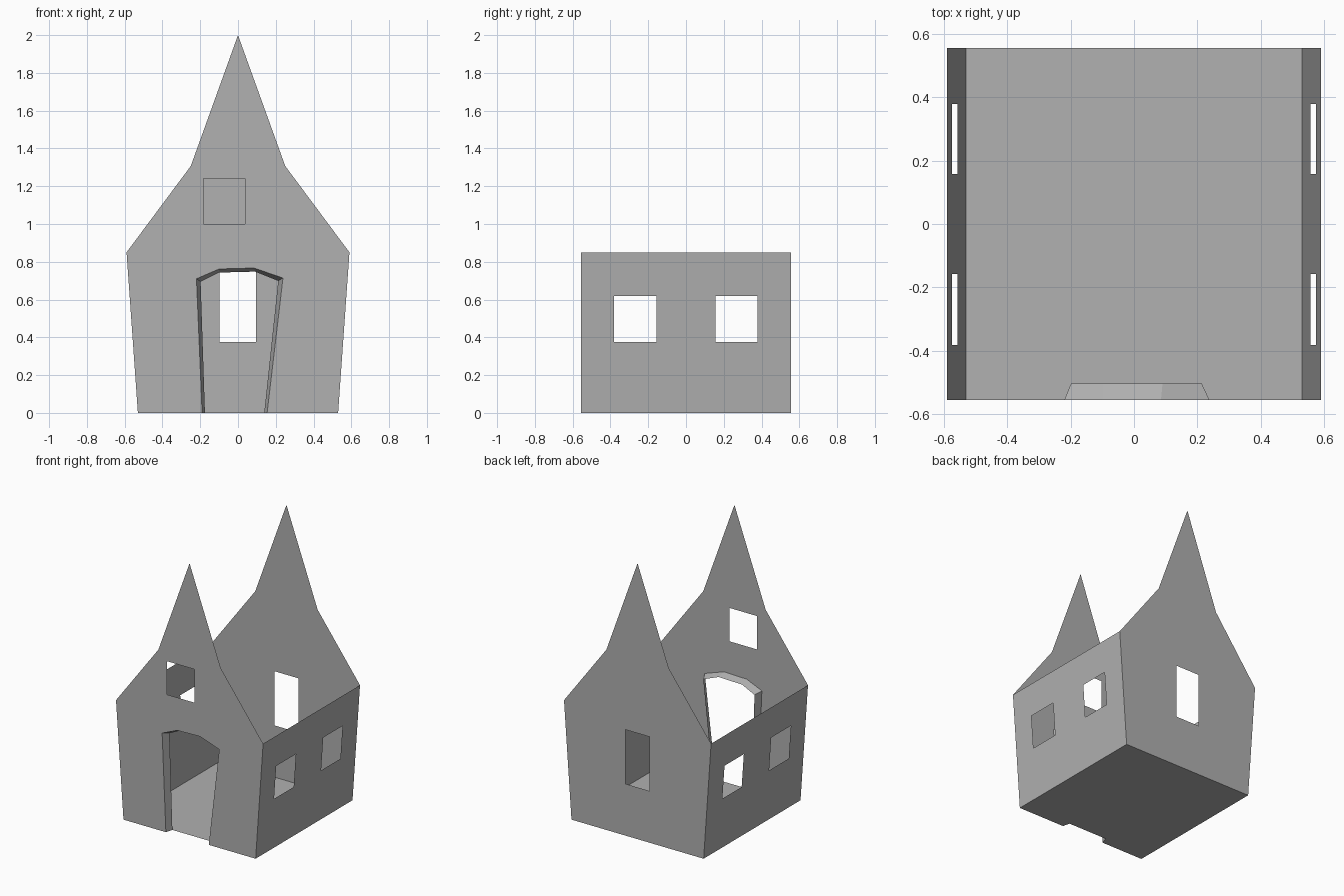
import bpy, bmesh
from mathutils import Vector

if "Cube" in bpy.data.objects:
    bpy.data.objects.remove(bpy.data.objects["Cube"])

D = 0.555                      # half depth
BASE, EAVE, EAVE_Z = 0.53, 0.59, 0.85

# Mid-grey plaster for the whole house
plaster = bpy.data.materials.new("plaster")
plaster.diffuse_color = (0.44, 0.44, 0.44, 1)
plaster.use_nodes = True
plaster.node_tree.nodes["Principled BSDF"].inputs["Base Color"].default_value = plaster.diffuse_color


def finish(bm, name, want=None):
    if want is not None:
        for f in bm.faces:
            f.normal_update()
            if f.normal.dot(Vector(want)) < 0:
                f.normal_flip()
    me = bpy.data.meshes.new(name)
    bm.to_mesh(me)
    bm.free()
    me.materials.append(plaster)
    ob = bpy.data.objects.new(name, me)
    bpy.context.collection.objects.link(ob)
    return ob


def sheet(name, loops, place, normal):
    """Flat sheet: first loop is the outline, the others are holes."""
    bm = bmesh.new()
    for loop in loops:
        vs = [bm.verts.new(place(a, b)) for a, b in loop]
        for i, v in enumerate(vs):
            bm.edges.new((v, vs[(i + 1) % len(vs)]))
    bmesh.ops.triangle_fill(bm, use_beauty=True, use_dissolve=False,
                            edges=bm.edges[:], normal=Vector(normal))
    return finish(bm, name, normal)


def rect(a0, a1, b0, b1):
    return [(a0, b0), (a1, b0), (a1, b1), (a0, b1)]


# Crooked door: opening in the wall and smaller inner edge of its reveal
door_outer = [(-0.19, 0), (-0.22, 0.71), (-0.10, 0.762),
              (0.085, 0.767), (0.238, 0.714), (0.154, 0)]
door_inner = [(-0.175, 0), (-0.198, 0.695), (-0.10, 0.743),
              (0.09, 0.748), (0.213, 0.699), (0.139, 0)]
DOOR_Y = -0.502

# Gable walls with a steep kinked outline
gable = [(BASE, 0), (EAVE, EAVE_Z), (0.25, 1.307), (0, 2),
         (-0.25, 1.307), (-EAVE, EAVE_Z), (-BASE, 0)]
sheet("front_wall", [gable + door_outer, rect(-0.182, 0.038, 1.0, 1.242)],
      lambda x, z: (x, -D, z), (0, -1, 0))
sheet("back_wall", [gable, rect(-0.097, 0.096, 0.375, 0.768)],
      lambda x, z: (x, D, z), (0, 1, 0))

# Leaning side walls with two windows each
for name, s in (("right_wall", 1), ("left_wall", -1)):
    sheet(name, [rect(-D, D, 0, EAVE_Z),
                 rect(-0.382, -0.157, 0.375, 0.618),
                 rect(0.157, 0.378, 0.375, 0.618)],
          lambda y, z: (s * (BASE + (EAVE - BASE) * z / EAVE_Z), y, z),
          (s, 0, -0.07))

# Floor, notched at the doorway
floor = [(BASE, -D), (BASE, D), (-BASE, D), (-BASE, -D),
         (door_outer[0][0], -D), (door_inner[0][0], DOOR_Y),
         (door_inner[-1][0], DOOR_Y), (door_outer[-1][0], -D)]
sheet("floor", [floor], lambda x, y: (x, y, 0), (0, 0, -1))

# Door reveal joining the two door outlines
bm = bmesh.new()
a = [bm.verts.new((x, -D, z)) for x, z in door_outer]
b = [bm.verts.new((x, DOOR_Y, z)) for x, z in door_inner]
for i in range(len(a) - 1):
    bm.faces.new((a[i], a[i + 1], b[i + 1], b[i]))
finish(bm, "door_reveal")
